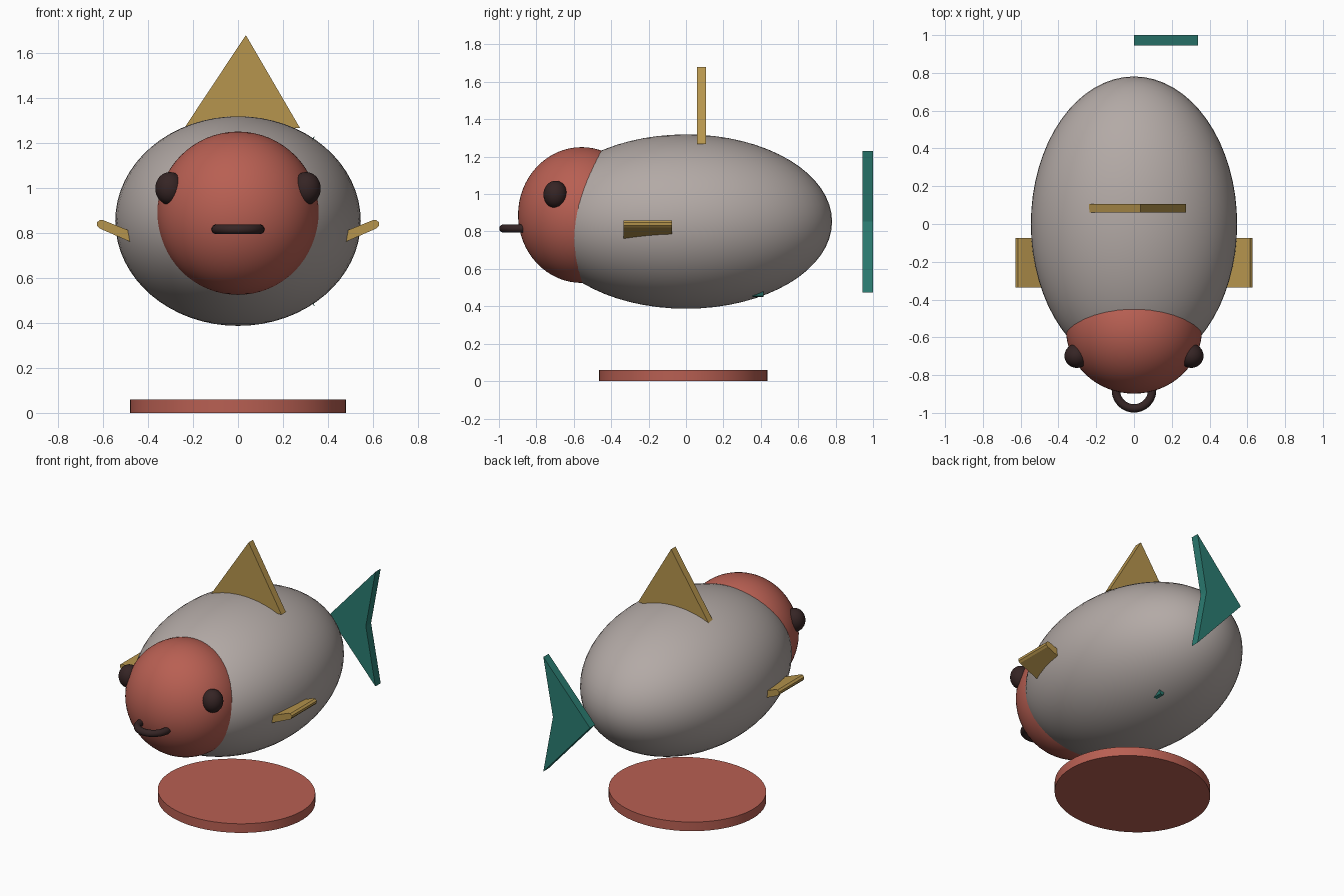
import bpy, bmesh, math
from mathutils import Vector

if "Cube" in bpy.data.objects:
    bpy.data.objects.remove(bpy.data.objects["Cube"])


def material(name, rgb):
    m = bpy.data.materials.new(name)
    m.diffuse_color = (*rgb, 1)
    m.use_nodes = True
    m.node_tree.nodes["Principled BSDF"].inputs["Base Color"].default_value = m.diffuse_color
    return m


GREY = material("warm_grey", (0.45, 0.40, 0.38))
RED = material("brick_red", (0.48, 0.115, 0.085))
GOLD = material("dull_gold", (0.47, 0.30, 0.075))
TEAL = material("dark_teal", (0.024, 0.20, 0.165))
DARK = material("dark_brown", (0.036, 0.018, 0.018))


def finish(ob, name, mat, smooth=False):
    ob.name = name
    ob.data.materials.append(mat)
    if smooth:
        bpy.ops.object.shade_smooth_by_angle(angle=math.radians(35))
    return ob


def ellipsoid(name, centre, radii, mat, segs=64, rings=32):
    bpy.ops.mesh.primitive_uv_sphere_add(segments=segs, ring_count=rings, radius=1, location=centre)
    ob = bpy.context.object
    ob.scale = radii
    bpy.ops.object.transform_apply(location=False, rotation=False, scale=True)
    return finish(ob, name, mat, True)


def plate(name, outline, y0, y1, mat):
    """Extrude an (x, z) outline along y."""
    bm = bmesh.new()
    face = bm.faces.new([bm.verts.new((x, y0, z)) for x, z in outline])
    new = bmesh.ops.extrude_face_region(bm, geom=[face])["geom"]
    bmesh.ops.translate(bm, vec=Vector((0, y1 - y0, 0)),
                        verts=[v for v in new if isinstance(v, bmesh.types.BMVert)])
    bmesh.ops.recalc_face_normals(bm, faces=bm.faces)
    mesh = bpy.data.meshes.new(name)
    bm.to_mesh(mesh)
    bm.free()
    ob = bpy.data.objects.new(name, mesh)
    bpy.context.collection.objects.link(ob)
    return finish(ob, name, mat)


# Body and head
ellipsoid("body", (0, 0, 0.853), (0.546, 0.781, 0.466), GREY)
ellipsoid("head", (0, -0.558, 0.888), (0.36, 0.34, 0.363), RED)

# Eyes
for side, label in ((-1, "left"), (1, "right")):
    ellipsoid(label + "_eye", (side * 0.303, -0.698, 0.998), (0.065, 0.064, 0.073), DARK, 32, 16)

# Mouth ring, half sunk in the head
bpy.ops.mesh.primitive_torus_add(major_radius=0.096, minor_radius=0.022, major_segments=40,
                                 minor_segments=14, location=(0, -0.88, 0.816))
finish(bpy.context.object, "mouth", DARK, True)

# Dorsal fin
plate("dorsal_fin", [(0.035, 1.68), (-0.238, 1.268), (0.275, 1.268)], 0.06, 0.106, GOLD)

# Side fins with a rounded tip
FIN = [(0.42, 0.785), (0.60, 0.857), (0.615, 0.858), (0.627, 0.847),
       (0.626, 0.832), (0.615, 0.82), (0.42, 0.735)]
for side, label in ((-1, "left"), (1, "right")):
    plate(label + "_side_fin", [(side * x, z) for x, z in FIN], -0.335, -0.075, GOLD)

# Forked tail fin
plate("tail_fin", [(0, 0.853), (0.34, 1.23), (0.27, 0.853), (0.34, 0.475)], 0.945, 1.0, TEAL)

# Small fin tip poking through the belly
plate("belly_fin", [(0.10, 0.50), (0.155, 0.50), (0.14, 0.455), (0.12, 0.45)], 0.355, 0.415, TEAL)

# Base disc
bpy.ops.mesh.primitive_cylinder_add(vertices=64, radius=1, depth=0.06, location=(0, -0.015, 0.03))
base = bpy.context.object
base.scale = (0.48, 0.45, 1)
bpy.ops.object.transform_apply(location=False, rotation=False, scale=True)
finish(base, "base_disc", RED, True)
